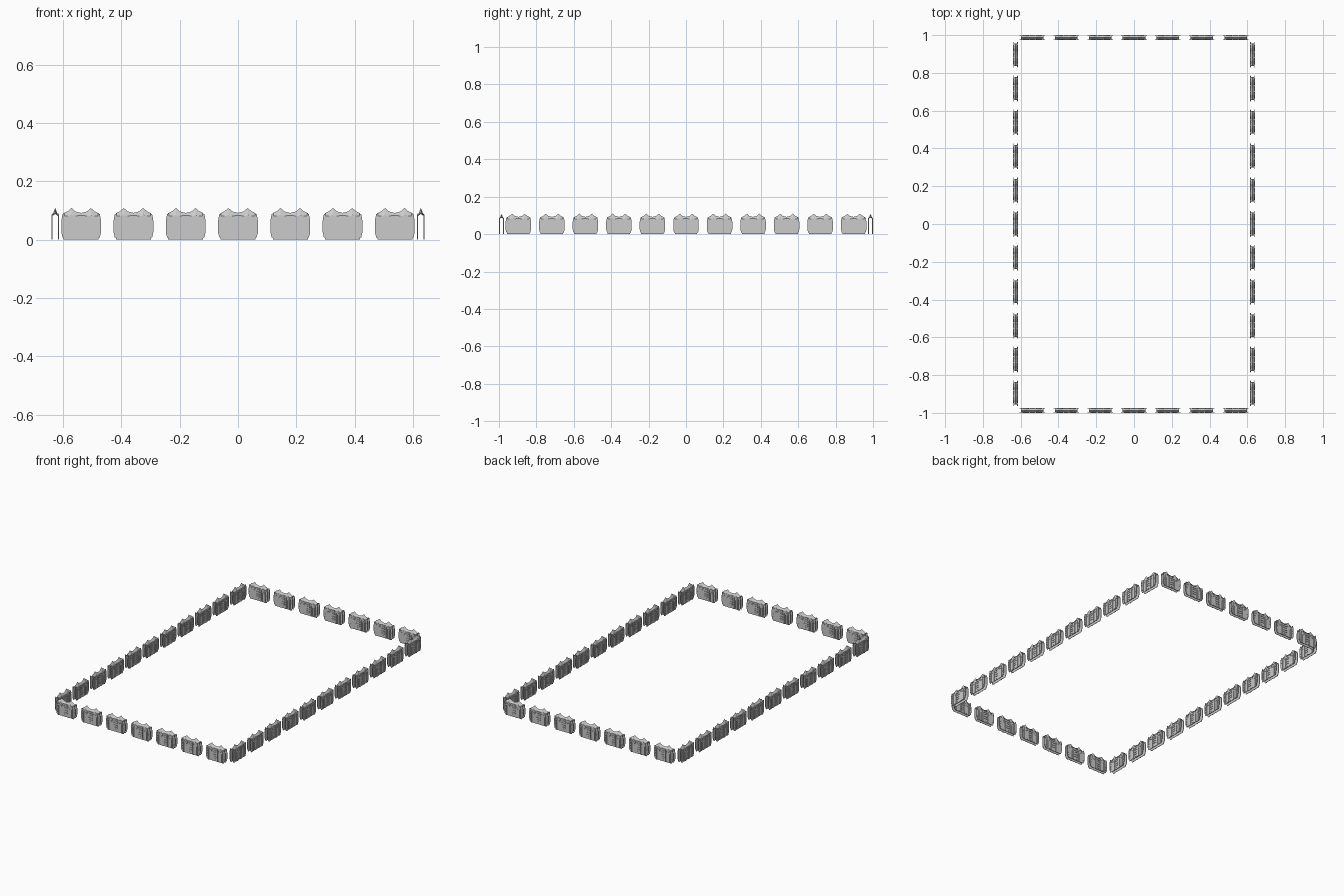
import bpy, bmesh, math

if "Cube" in bpy.data.objects:
    bpy.data.objects.remove(bpy.data.objects["Cube"])

# Ring of small hollow gabled barrier panels: 7 per short side, 11 per long side
STEP = 0.1793
ROW_X, ROW_Y = 0.627, 0.9865
bm = bmesh.new()


def prism(outline, y0, y1):
    """Extrude an x-z outline from y0 to y1."""
    a = [bm.verts.new((x, y0, z)) for x, z in outline]
    b = [bm.verts.new((x, y1, z)) for x, z in outline]
    n = len(outline)
    bm.faces.new(a)
    bm.faces.new(b[::-1])
    for i in range(n):
        j = (i + 1) % n
        bm.faces.new((a[i], b[i], b[j], a[j]))


def box(x0, x1, z0, z1, y0, y1):
    prism([(x0, z0), (x1, z0), (x1, z1), (x0, z1)], y0, y1)


def arch_frame(cx, r, w, z0, z1, tip, y0, y1):
    """Pointed arch moulding made of convex pieces."""
    outer = [(-r, z0), (-r, z1), (-r * .7, z1 + tip * .6), (0, z1 + tip),
             (r * .7, z1 + tip * .6), (r, z1), (r, z0)]
    k = (r - w) / r
    inner = [(x * k, z if z == z0 else z1 + (z - z1) * k) for x, z in outer]
    for i in range(6):
        q = [outer[i], outer[i + 1], inner[i + 1], inner[i]]
        prism([(cx + x, z) for x, z in q], y0, y1)


# Roofed shell: two walls that lean together along a twin-peaked ridge
ridge = [(-.060, .091), (-.046, .098), (-.033, .109), (-.020, .097), (0, .092),
         (.020, .097), (.033, .109), (.046, .098), (.060, .091)]
T = 0.0018


def shell(y, drop):
    """Rows of points across one wall section, from ground to ridge and back."""
    return [[(x, -y, 0), (x, -y, .082), (x, 0, z - drop), (x, y, .082), (x, y, 0)]
            for x, z in ridge]


def loft(rows):
    grid = [[bm.verts.new(p) for p in row] for row in rows]
    for r, s in zip(grid, grid[1:]):
        for i in range(4):
            bm.faces.new((r[i], r[i + 1], s[i + 1], s[i]))
    return grid


outer = loft(shell(.0108, 0))
inner = loft(shell(.0108 - T, .003))
for k in (0, -1):
    for i in range(4):
        bm.faces.new((outer[k][i], outer[k][i + 1], inner[k][i + 1], inner[k][i]))
for i in (0, 4):
    for k in range(len(ridge) - 1):
        bm.faces.new((outer[k][i], outer[k + 1][i], inner[k + 1][i], inner[k][i]))

# Relief on both faces
for f in (-1, 1):
    y0, y1, y2 = f * .0105, f * .0122, f * .0135
    for s in (-1, 1):
        # stepped edge flange
        prism([(s * .058, .006), (s * .064, .008), (s * .068, .025), (s * .068, .066),
               (s * .064, .088), (s * .058, .090)], f * .0088, f * .0112)
        for i in range(4):
            z = .018 + i * .017
            box(s * .056, s * .0665, z, z + .009, y0, y1)
        # nested pointed arches
        arch_frame(s * .035, .017, .004, 0, .066, .020, y0, y2)
        arch_frame(s * .035, .009, .003, .004, .056, .014, y0, y1)
        # slim pilaster beside the centre bay
        box(s * .0125, s * .016, 0, .080, y0, y1)
    # centre bay crossbars and door
    for z in (.024, .038, .054, .066, .078):
        box(-.0125, .0125, z, z + .005, y0, y2)
    box(-.007, .007, .008, .016, y0, y1)

bmesh.ops.recalc_face_normals(bm, faces=bm.faces)
mesh = bpy.data.meshes.new("barrier_panel")
bm.to_mesh(mesh)
bm.free()


def place(name, x, y, turn):
    ob = bpy.data.objects.new(name, mesh)
    ob.location = (x, y, 0)
    ob.rotation_euler.z = turn
    bpy.context.collection.objects.link(ob)


# Lay the panels around the rectangle
for i in range(-3, 4):
    place("front_panel", i * STEP, -ROW_Y, 0)
    place("back_panel", i * STEP, ROW_Y, math.pi)
for i in range(-5, 6):
    place("right_panel", ROW_X, i * STEP, math.pi / 2)
    place("left_panel", -ROW_X, i * STEP, -math.pi / 2)
